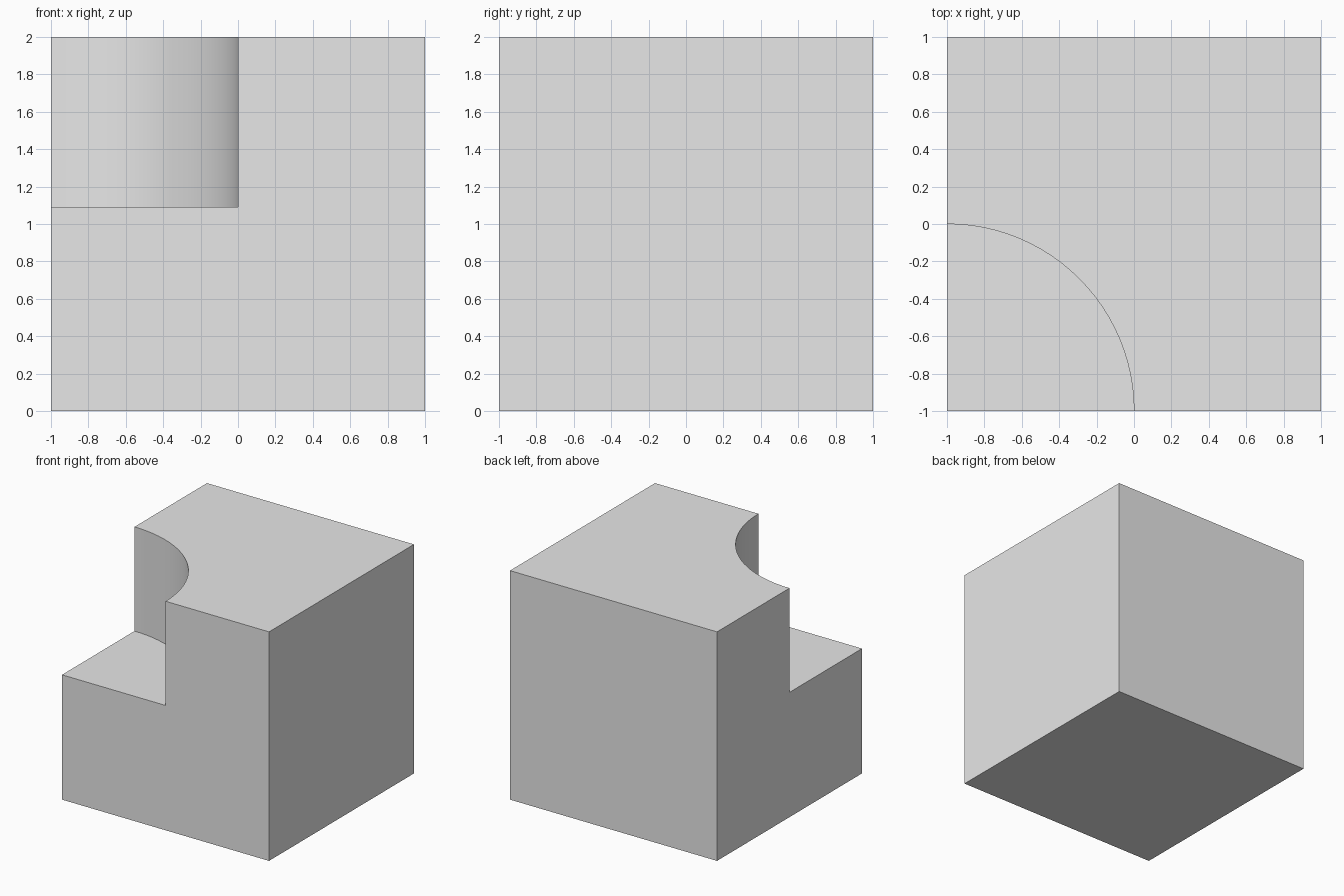
import bpy
import math

cube = bpy.data.objects.get("Cube")
if cube:
    bpy.data.objects.remove(cube, do_unlink=True)

SIZE = 2.0
RADIUS = 1.0
LEDGE = 1.09      # height of the ledge left by the rounded notch
CUT_TOP = 2.5

# Plain grey material
grey = bpy.data.materials.new("plain_grey")
grey.use_nodes = True
colour = (0.8, 0.8, 0.8, 1.0)
grey.diffuse_color = colour
for node in grey.node_tree.nodes:
    if node.type == 'BSDF_PRINCIPLED':
        node.inputs["Base Color"].default_value = colour

# Solid block
bpy.ops.mesh.primitive_cube_add(size=SIZE, location=(0, 0, SIZE / 2))
block = bpy.context.object
block.name = "notched_block"
block.data.materials.append(grey)

# Cylinder centred on the front corner, cutting a quarter-round notch
bpy.ops.mesh.primitive_cylinder_add(
    vertices=96, radius=RADIUS, depth=CUT_TOP - LEDGE,
    location=(-SIZE / 2, -SIZE / 2, (CUT_TOP + LEDGE) / 2))
cutter = bpy.context.object
cutter.name = "notch_cutter"
cutter.hide_render = True
cutter.data.materials.append(grey)

notch = block.modifiers.new("corner_notch", 'BOOLEAN')
notch.operation = 'DIFFERENCE'
notch.solver = 'EXACT'
notch.object = cutter

# Apply the cut, discard the cutter and smooth only the curved wall
bpy.ops.object.select_all(action='DESELECT')
block.select_set(True)
bpy.context.view_layer.objects.active = block
bpy.ops.object.modifier_apply(modifier=notch.name)
bpy.data.objects.remove(cutter, do_unlink=True)
bpy.ops.object.shade_smooth_by_angle(angle=math.radians(30))
